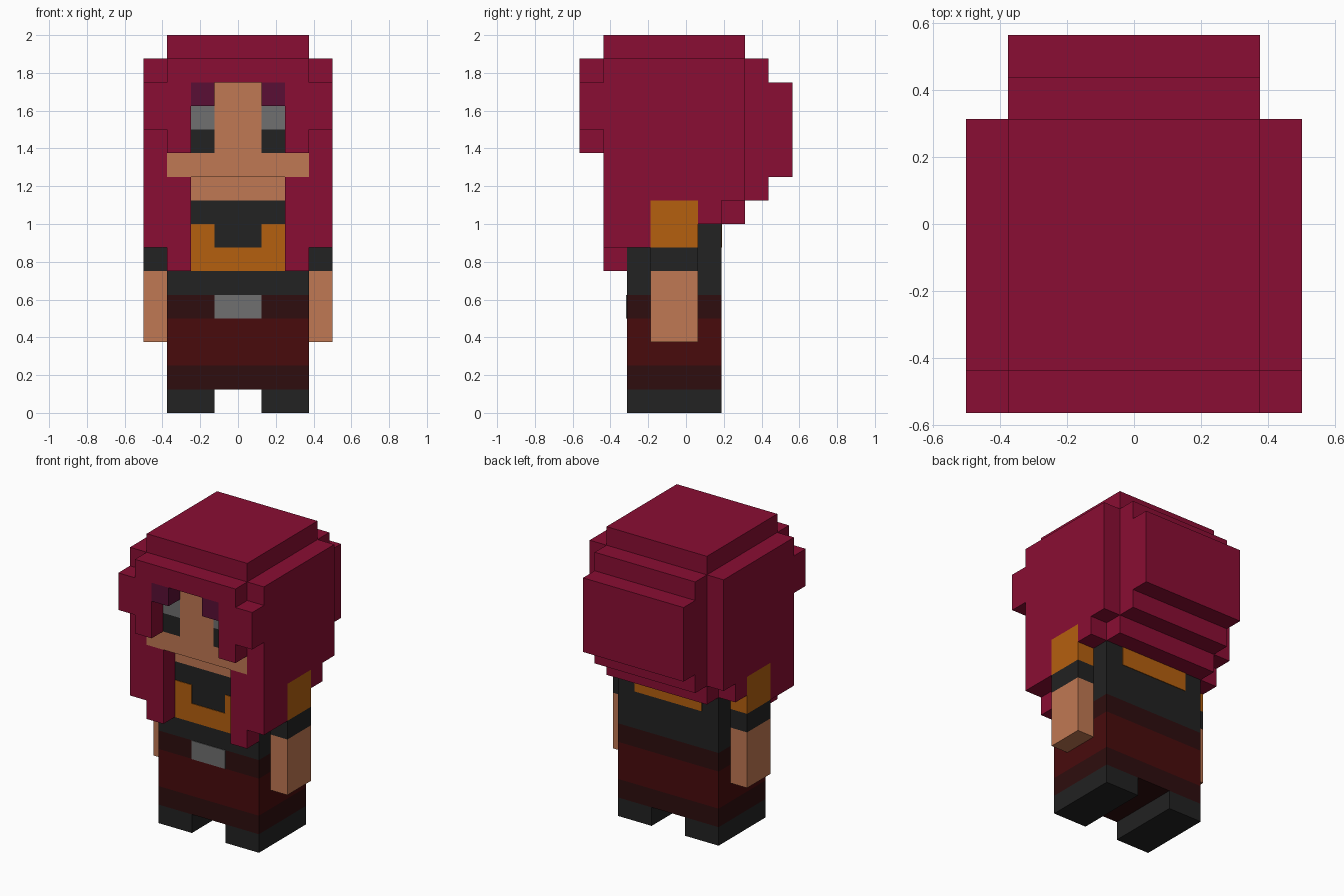
import bpy, bmesh

cube = bpy.data.objects.get("Cube")
if cube:
    bpy.data.objects.remove(cube, do_unlink=True)

U = 0.125          # one block
Y0 = -0.5625       # front-most block line
PLATE = 0.004      # thickness of painted details


def material(name, hex_colour):
    rgb = [int(hex_colour[i:i + 2], 16) / 255 for i in (0, 2, 4)]
    lin = [c / 12.92 if c <= 0.04045 else ((c + 0.055) / 1.055) ** 2.4 for c in rgb]
    m = bpy.data.materials.new(name)
    m.use_nodes = True
    m.diffuse_color = (*lin, 1)
    m.node_tree.nodes["Principled BSDF"].inputs["Base Color"].default_value = (*lin, 1)
    return m


HAIR = material("crimson_hair", "8A0D33")
BROW = material("plum_brow", "5A0F35")
SKIN = material("tan_skin", "C07853")
BLACK = material("charcoal", "222222")
ORANGE = material("orange_cloth", "B5600F")
GREY = material("grey", "707070")
RED = material("dark_red_cloth", "480B0C")
BROWN = material("dark_brown_trim", "2E0D0E")


def prism(name, ring_a, ring_b, mat):
    """Solid between two matching outlines."""
    bm = bmesh.new()
    a = [bm.verts.new(p) for p in ring_a]
    b = [bm.verts.new(p) for p in ring_b]
    bm.faces.new(a)
    bm.faces.new(b[::-1])
    for i in range(len(a)):
        j = (i + 1) % len(a)
        bm.faces.new((a[i], b[i], b[j], a[j]))
    bmesh.ops.recalc_face_normals(bm, faces=bm.faces)
    me = bpy.data.meshes.new(name)
    bm.to_mesh(me)
    bm.free()
    me.materials.append(mat)
    ob = bpy.data.objects.new(name, me)
    bpy.context.collection.objects.link(ob)
    return ob


def side_profile(name, pts, x0, x1, mat):
    """Outline in block (y, z), extruded from x0 to x1."""
    ring = lambda x: [(x * U, Y0 + y * U, z * U) for y, z in pts]
    return prism(name, ring(x0), ring(x1), mat)


def box(name, x, y, z, mat):
    pts = [(y[0], z[0]), (y[1], z[0]), (y[1], z[1]), (y[0], z[1])]
    return side_profile(name, pts, x[0], x[1], mat)


def plate(name, pts, y, out, mat):
    """Thin painted panel, outline in block (x, z), on the wall at y."""
    ring = lambda d: [(px * U, Y0 + y * U + d, pz * U) for px, pz in pts]
    return prism(name, ring(0), ring(out * PLATE), mat)


def rect(x0, x1, z0, z1):
    return [(x0, z0), (x1, z0), (x1, z1), (x0, z1)]


# Body: stacked bands of clothing
for name, z0, z1, mat in (("skirt_hem", 1, 2, BROWN), ("skirt", 2, 4, RED),
                          ("waistband", 4, 5, BROWN), ("torso", 5, 9, BLACK),
                          ("neck", 9, 10, SKIN)):
    box(name, (-3, 3), (2, 6), (z0, z1), mat)
plate("belt_buckle", rect(-1, 1, 4, 5), 2, -1, GREY)
plate("chest_panel", [(-2, 6), (2, 6), (2, 8), (1, 8), (1, 7), (-1, 7), (-1, 8), (-2, 8)],
      2, -1, ORANGE)
plate("back_panel", rect(-2, 2, 7, 9), 6, 1, ORANGE)

# Head
box("head", (-3, 3), (1, 6), (10, 14), SKIN)

# Crown and stepped back of the hair
side_profile("hair_back", [(1, 14), (6, 14), (6, 8), (7, 8), (7, 9), (8, 9), (8, 10),
                           (9, 10), (9, 14), (8, 14), (8, 15), (7, 15), (7, 16), (1, 16)],
             -3, 3, HAIR)
box("fringe", (-3, 3), (0, 1), (14, 15), HAIR)

# Paired parts
for side, s in (("left", 1), ("right", -1)):
    n = side + "_"
    box(n + "foot", (s, 3 * s), (2, 6), (0, 1), BLACK)
    box(n + "forearm", (3 * s, 4 * s), (3, 5), (3, 6), SKIN)
    box(n + "cuff", (3 * s, 4 * s), (3, 5), (6, 7), BLACK)
    box(n + "sleeve", (3 * s, 4 * s), (3, 5), (7, 9), ORANGE)
    side_profile(n + "side_hair", [(1, 7), (3, 7), (3, 9), (5, 9), (5, 8), (6, 8),
                                   (6, 9), (7, 9), (7, 15), (1, 15)], 3 * s, 4 * s, HAIR)
    box(n + "front_lock", (2 * s, 3 * s), (1, 2), (6, 10), HAIR)
    box(n + "bang", (2 * s, 3 * s), (0, 1), (11, 14), HAIR)
    box(n + "outer_bang", (3 * s, 4 * s), (0, 1), (12, 14), HAIR)
    box(n + "brow", (s, 2 * s), (0, 1), (13, 14), BROW)
    plate(n + "eye_upper", rect(s, 2 * s, 12, 13), 1, -1, GREY)
    plate(n + "eye_lower", rect(s, 2 * s, 11, 12), 1, -1, BLACK)
